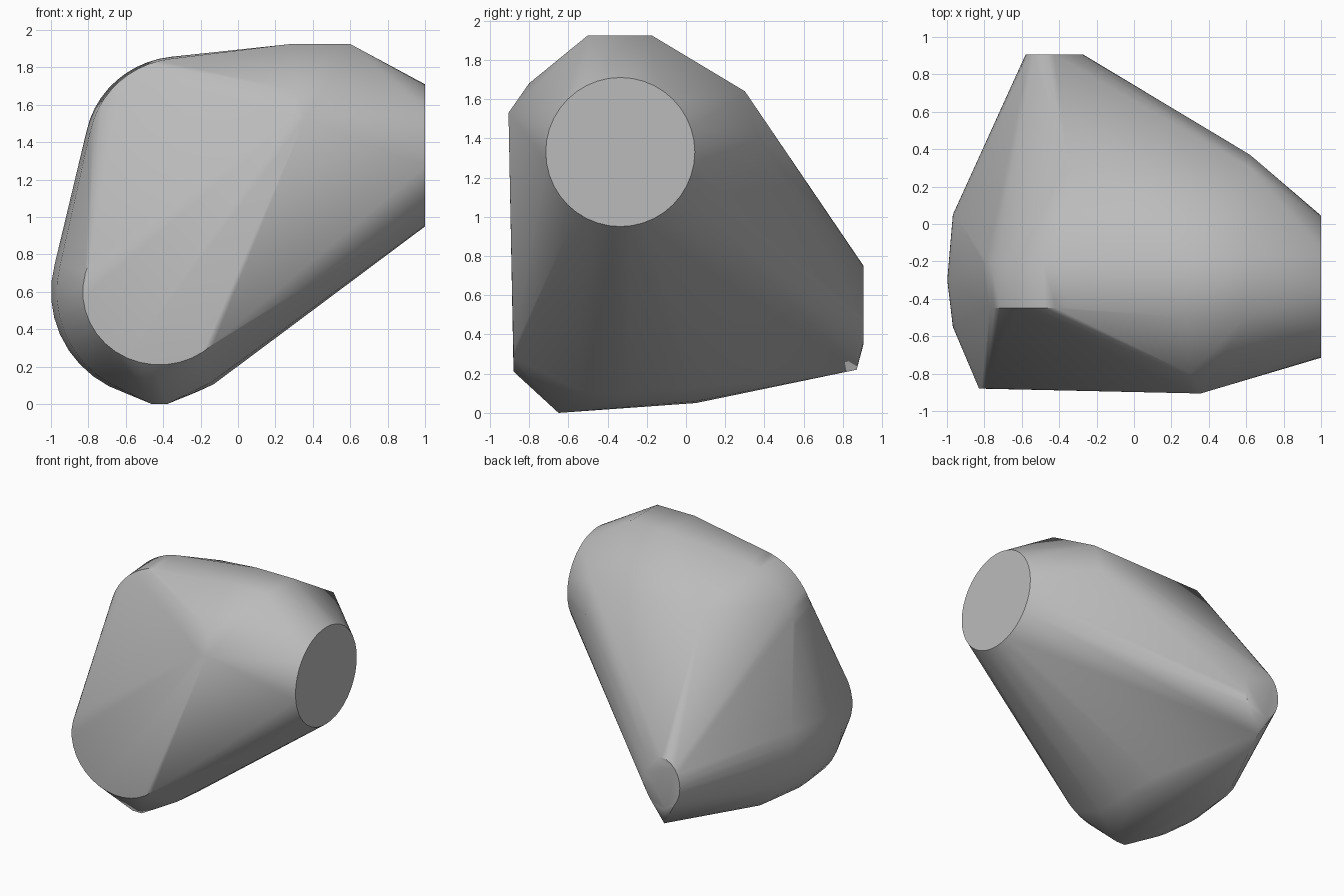
import bpy, bmesh
from math import sin, cos, radians

cube = bpy.data.objects.get("Cube")
if cube:
    bpy.data.objects.remove(cube, do_unlink=True)

grey = bpy.data.materials.new("plain grey")
grey.use_nodes = True
colour = (0.5, 0.5, 0.5, 1)
grey.diffuse_color = colour
grey.node_tree.nodes["Principled BSDF"].inputs["Base Color"].default_value = colour


def arc_y(x, y, z, rx, rz, start, end, steps):
    """Arc in the upright plane facing the front."""
    angles = [radians(start + (end - start) * i / steps) for i in range(steps + 1)]
    return [(x + rx * cos(a), y, z + rz * sin(a)) for a in angles]


def arc_x(x, y, z, r, steps):
    """Full ring in the upright plane facing sideways."""
    return [(x, y + r * cos(radians(360 * i / steps)),
             z + r * sin(radians(360 * i / steps))) for i in range(steps)]


points = []
# round end on the left
points += arc_x(1, -0.335, 1.33, 0.38, 40)
# rounded lower belly, front to back
points += arc_y(-0.42, -0.88, 0.6, 0.41, 0.39, 155, 315, 16)
points += arc_y(-0.42, -0.55, 0.6, 0.55, 0.56, 165, 300, 14)
points += arc_y(-0.42, -0.3, 0.6, 0.58, 0.57, 165, 300, 14)
points += arc_y(-0.42, 0.05, 0.62, 0.55, 0.57, 165, 300, 14)
points += [(-0.46, -0.65, 0), (-0.38, -0.65, 0)]
# rounded upper shoulder
points += arc_y(-0.3, -0.45, 1.36, 0.5, 0.49, 75, 175, 14)
points += arc_y(-0.3, -0.2, 1.36, 0.52, 0.5, 75, 175, 14)
# small blunt tip at the back
points += arc_y(-0.425, 0.905, 0.55, 0.155, 0.2, 0, 345, 23)
points += [(-0.42, 0.87, 0.22)]
# flat top and its corners
points += [(x, y, 1.925) for x in (0.28, 0.6) for y in (-0.5, -0.175)]
points += [(0.62, 0.3, 1.64), (0.62, 0.37, 1.4), (-0.35, 0.28, 1.64)]
# front peak
points += [(0.3, -0.905, 1.53), (0.36, -0.905, 1.53), (0.3, -0.8, 1.68)]

# stretch a skin over all the rims and corners
bm = bmesh.new()
for p in points:
    bm.verts.new(p)
hull = bmesh.ops.convex_hull(bm, input=bm.verts)
loose = {g for g in hull["geom_interior"] + hull["geom_unused"]
         if isinstance(g, bmesh.types.BMVert)}
bmesh.ops.delete(bm, geom=list(loose), context='VERTS')
bmesh.ops.dissolve_limit(bm, angle_limit=radians(1), verts=bm.verts, edges=bm.edges)
bmesh.ops.recalc_face_normals(bm, faces=bm.faces)
mesh = bpy.data.meshes.new("rock_body")
bm.to_mesh(mesh)
bm.free()
mesh.materials.append(grey)

body = bpy.data.objects.new("rock_body", mesh)
bpy.context.collection.objects.link(body)
bpy.ops.object.select_all(action='DESELECT')
body.select_set(True)
bpy.context.view_layer.objects.active = body
bpy.ops.object.shade_smooth_by_angle(angle=radians(35))
